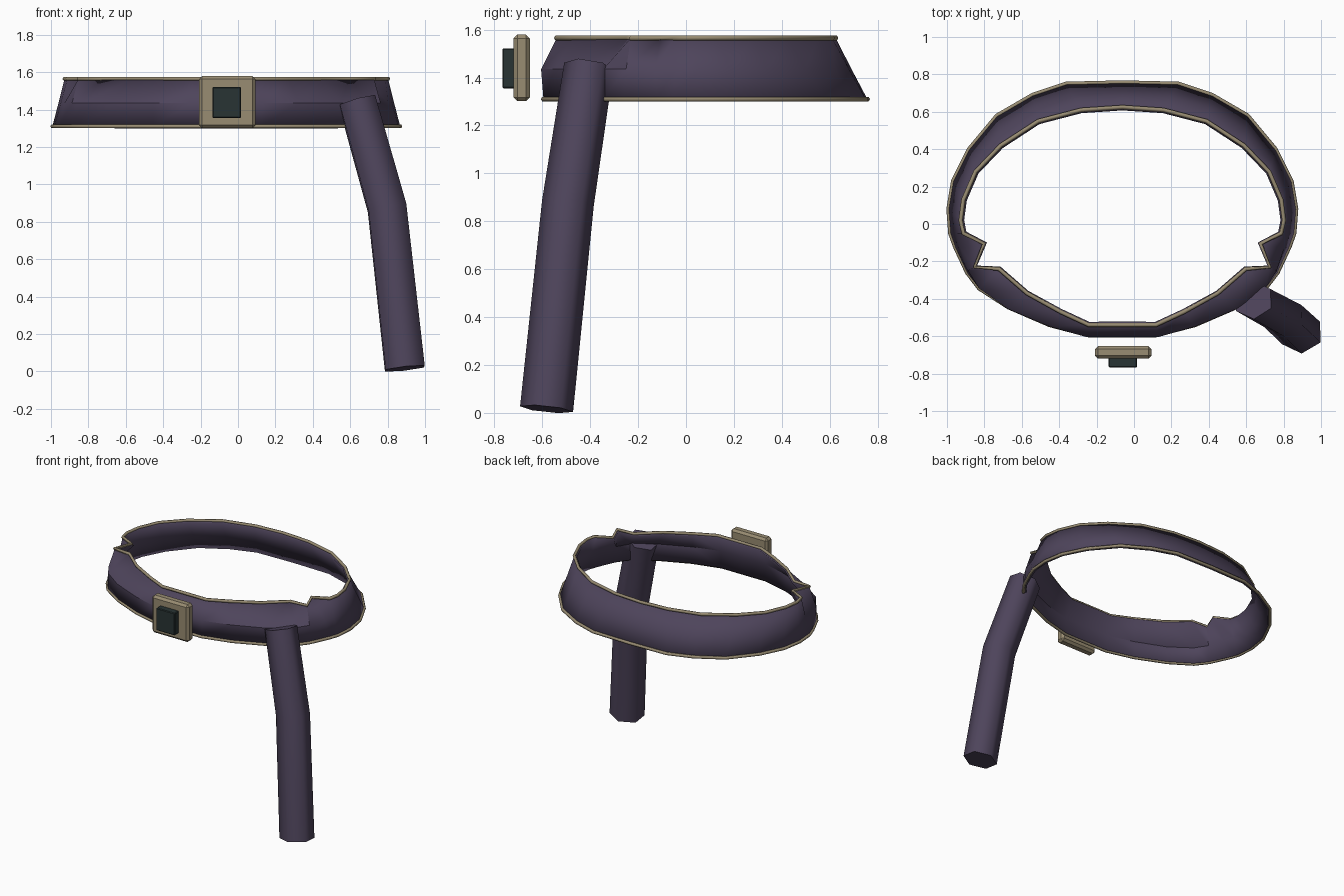
import bpy, math
from mathutils import Vector

if "Cube" in bpy.data.objects:
    bpy.data.objects.remove(bpy.data.objects["Cube"])

CX = -0.0625  # centre line of the belt and buckle


def material(name, rgb):
    m = bpy.data.materials.new(name)
    m.diffuse_color = (*rgb, 1)
    m.use_nodes = True
    m.node_tree.nodes["Principled BSDF"].inputs["Base Color"].default_value = m.diffuse_color
    return m


purple = material("purple_cloth", (0.076, 0.058, 0.105))
tan = material("tan_trim", (0.315, 0.262, 0.168))
dark = material("dark_stone", (0.022, 0.034, 0.034))


def mesh_object(name, verts, faces, mat):
    me = bpy.data.meshes.new(name)
    me.from_pydata(verts, [], faces)
    me.materials.append(mat)
    ob = bpy.data.objects.new(name, me)
    bpy.context.collection.objects.link(ob)
    return ob


def smooth(ob, angle):
    bpy.ops.object.select_all(action='DESELECT')
    ob.select_set(True)
    bpy.context.view_layer.objects.active = ob
    bpy.ops.object.shade_smooth_by_angle(angle=math.radians(angle))


def loop(half, z):
    """Mirror a half outline (back to front) into a closed ring."""
    right = [Vector((CX + x, y, z)) for x, y in half]
    left = [Vector((CX - x, y, z)) for x, y in half[-2:0:-1]]
    return right + left


# Belt outlines, from back centre round to front centre
top_half = [(0, .625), (.22, .61), (.45, .55), (.65, .42), (.785, .28),
            (.85, .13), (.865, .02), (.85, -.05), (.74, -.105), (.79, -.23),
            (.66, -.24), (.51, -.37), (.33, -.47), (.18, -.54), (0, -.54)]
low_half = [(0, .757), (.30, .75), (.48, .69), (.67, .58), (.82, .40),
            (.905, .23), (.93, .08), (.92, -.05), (.895, -.12), (.83, -.26),
            (.765, -.345), (.61, -.445), (.39, -.54), (.18, -.595), (0, -.595)]
mid_half = [((a + c) / 2, (b + d) / 2) for (a, b), (c, d) in zip(top_half, low_half)]
# the side notches fade out below the rim, and the front bulges a little
mid_half[8:] = [(.865, -.13), (.825, -.25), (.765, -.345), (.61, -.455),
                (.39, -.548), (.19, -.605), (0, -.605)]

rings = [loop(low_half, 1.31), loop(mid_half, 1.435), loop(top_half, 1.565)]
n = len(rings[0])
faces = []
for r in range(2):
    for i in range(n):
        j = (i + 1) % n
        # outlines run clockwise from above, so this order faces outward
        faces.append((r * n + j, r * n + i, (r + 1) * n + i, (r + 1) * n + j))
belt = mesh_object("belt_band", [v for ring in rings for v in ring], faces, purple)
mod = belt.modifiers.new("thickness", 'SOLIDIFY')
mod.thickness = 0.02
mod.offset = -1
smooth(belt, 35)


# Trim cords along both edges
def cord(name, pts):
    cu = bpy.data.curves.new(name, 'CURVE')
    cu.dimensions = '3D'
    cu.bevel_depth = 0.011
    cu.bevel_resolution = 1
    sp = cu.splines.new('POLY')
    sp.points.add(len(pts) - 1)
    for p, v in zip(sp.points, pts):
        p.co = (*v, 1)
    sp.use_cyclic_u = True
    cu.materials.append(tan)
    ob = bpy.data.objects.new(name, cu)
    bpy.context.collection.objects.link(ob)


cord("lower_trim", rings[0])
cord("upper_trim", rings[2])

# Hanging strap end: six-sided bent tube
path = [Vector((.637, -.406, 1.445)), Vector((.797, -.493, .875)), Vector((.892, -.582, .016))]
radii = [.113, .118, .121]
verts = []
for i, (p, r) in enumerate(zip(path, radii)):
    t = (path[max(i - 1, 0)] - path[min(i + 1, 2)]).normalized()
    u = Vector((1, 0, 0))
    u = (u - t * t.dot(u)).normalized()
    v = t.cross(u)
    for k in range(6):
        a = math.radians(32 + 60 * k)
        verts.append(p + r * (math.cos(a) * u + .92 * math.sin(a) * v))
faces = [(s * 6 + k, (s + 1) * 6 + k, (s + 1) * 6 + (k + 1) % 6, s * 6 + (k + 1) % 6)
         for s in range(2) for k in range(6)]
faces += [tuple(range(6)), tuple(range(17, 11, -1))]
smooth(mesh_object("hanging_strap", verts, faces, purple), 68)


# Buckle plate and stone
def box(name, lo, hi, mat, bevel):
    lo, hi = Vector(lo), Vector(hi)
    bpy.ops.mesh.primitive_cube_add(size=1, location=(lo + hi) / 2)
    ob = bpy.context.object
    ob.name = name
    ob.scale = hi - lo
    bpy.ops.object.transform_apply(location=False, rotation=False, scale=True)
    ob.data.materials.append(mat)
    b = ob.modifiers.new("edge", 'BEVEL')
    b.width = bevel
    b.segments = 1


box("buckle_plate", (-.208, -.72, 1.301), (.093, -.652, 1.579), tan, .016)
box("buckle_stone", (-.136, -.767, 1.355), (.016, -.69, 1.521), dark, .005)
